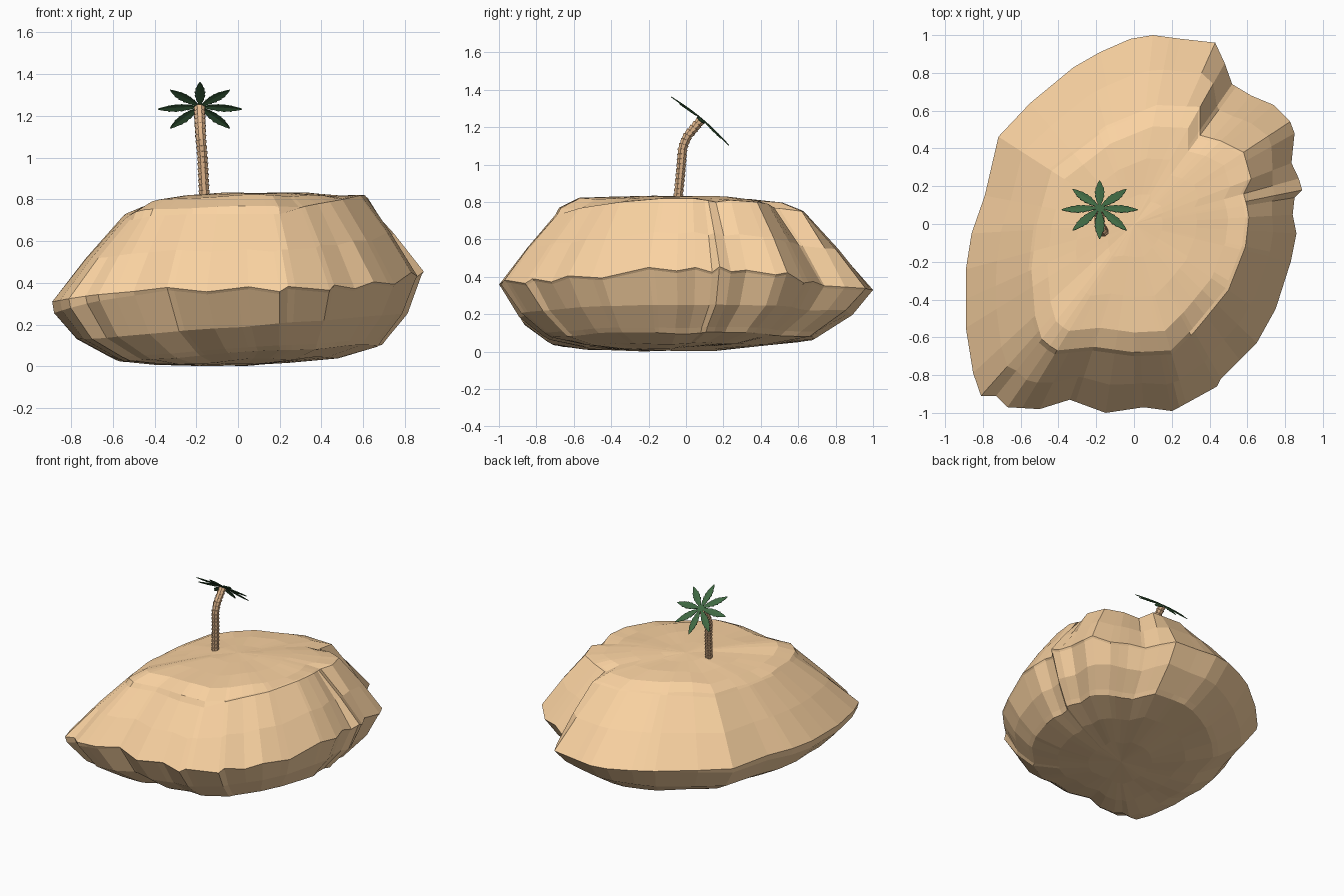
import bpy, bmesh, math
from mathutils import Vector, Matrix, noise

if "Cube" in bpy.data.objects:
    bpy.data.objects.remove(bpy.data.objects["Cube"])

def material(name, rgb):
    m = bpy.data.materials.new(name)
    m.diffuse_color = (*rgb, 1)
    m.use_nodes = True
    m.node_tree.nodes["Principled BSDF"].inputs["Base Color"].default_value = m.diffuse_color
    return m

def finish(bm, name, mat):
    bmesh.ops.recalc_face_normals(bm, faces=bm.faces)
    me = bpy.data.meshes.new(name)
    bm.to_mesh(me)
    bm.free()
    me.materials.append(mat)
    ob = bpy.data.objects.new(name, me)
    bpy.context.collection.objects.link(ob)
    return ob

def bridge(bm, a, b):
    n = len(a)
    for i in range(n):
        bm.faces.new((a[i], a[(i + 1) % n], b[(i + 1) % n], b[i]))

sand = material("sand", (0.96, 0.65, 0.36))
bark = material("bark", (0.8, 0.5, 0.28))
green = material("leaf_green", (0.05, 0.14, 0.055))

# Island outlines: widest rim (x, y) and upper shoulder (x, y, z)
rim = [(.89, .18), (.87, .25), (.83, .33), (.85, .48), (.82, .56), (.74, .63),
       (.62, .68), (.52, .74), (.47, .88), (.43, .96), (.25, .98), (.1, 1),
       (-.02, .98), (-.18, .91), (-.32, .83), (-.55, .64), (-.72, .46),
       (-.79, .15), (-.86, -.05), (-.89, -.24), (-.89, -.55), (-.85, -.8),
       (-.81, -.91), (-.73, -.91), (-.67, -.97), (-.5, -.98), (-.34, -.93),
       (-.15, -1), (.05, -.97), (.2, -.99), (.24, -.97), (.44, -.86),
       (.46, -.82), (.56, -.72), (.65, -.63), (.75, -.45), (.83, -.2),
       (.86, -.05), (.84, .05), (.85, .14)]
shoulder = [(.61, .05, .82), (.58, .16, .8), (.62, .24, .81), (.58, .38, .8),
            (.46, .44, .79), (.35, .47, .77), (.35, .62, .75), (.12, .63, .75),
            (-.15, .52, .75), (-.45, .29, .72), (-.53, .0, .72),
            (-.56, -.25, .71), (-.54, -.5, .71), (-.5, -.64, .70),
            (-.42, -.69, .72), (-.22, -.67, .73), (0, -.7, .73),
            (.2, -.69, .73), (.33, -.56, .77), (.5, -.35, .8), (.59, -.12, .82)]
rim = [Vector((x, y, .37 + .085 * x ** 3 - .04 * max(0, y) + (.02 if x > .8 else 0)
               + (.012 * (-1) ** i if y < .7 and x > -.4 else 0)))
       for i, (x, y) in enumerate(rim)]
shoulder = [Vector(p) for p in shoulder]

def hit(poly, ang):
    # point of a closed outline in a given direction
    x, y = math.cos(ang), math.sin(ang)
    for a, b in zip(poly, poly[1:] + poly[:1]):
        ca, cb = x * a.y - y * a.x, x * b.y - y * b.x
        if ca <= 0 < cb and (a + b).x * x + (a + b).y * y > 0:
            return a.lerp(b, ca / (ca - cb))

def lump(x, y, size):
    return size * noise.noise(Vector((x * 4, y * 4, 1.7)))

# sectors follow the corners of both outlines
angles = []
for a in sorted(math.atan2(p.y, p.x) for p in rim + shoulder):
    if not angles or a - angles[-1] > .025:
        angles.append(a + 1e-5)
edge = [hit(rim, a) for a in angles]
lip = [hit(shoulder, a) for a in angles]

def lower(s, dx, dy, z0, tilt, n):
    ring = []
    for p in edge:
        x, y = p.x * s + dx, p.y * s + dy
        ring.append(Vector((x, y, max(0, z0 + tilt * x + lump(x, y, n)))))
    return ring

def upper(s, z):
    # gentle slope at the back and left, steep lip at the front
    ring = []
    for p in lip:
        x, y = p.x * s, p.y * s
        soft = min(1, max(0, p.y * .9, -p.x * 1.5 * min(1, max(.35, (p.y + .75) * 4))))
        h = p.z + (z - p.z) * (1 - soft * s * s * .9)
        ring.append(Vector((x, y, h + lump(x, y, .012))))
    return ring

rings = [lower(.25, .03, -.1, .012, .02, .015),
         lower(.5, .05, -.05, .03, .04, .02),
         lower(.71, .06, -.02, .062, .06, .015),
         lower(.745, .05, -.02, .085, .065, .01),
         lower(.89, .02, 0, .19, .075, .01),
         [Vector((p.x * .99, p.y * .99, p.z - .012 - .06 * max(0, -p.x) ** 3)) for p in edge],
         edge,
         [e.lerp(t, .5) + Vector((e.x * .008, e.y * .008, .005)) for e, t in zip(edge, lip)],
         lip, upper(.97, .765), upper(.82, .82), upper(.55, .828), upper(.25, .83)]
# keep the lip from dipping where the shoulder is already high
for i, p in enumerate(lip):
    rings[9][i].z = max(rings[9][i].z, p.z + .002)

# the island body
bm = bmesh.new()
loops = [[bm.verts.new(p) for p in r] for r in rings]
for a, b in zip(loops, loops[1:]):
    bridge(bm, a, b)
for loop, c in ((loops[0], (.03, -.1, .005)), (loops[-1], (0, 0, .83))):
    c = bm.verts.new(c)
    for i in range(len(loop)):
        bm.faces.new((loop[i - 1], loop[i], c))
finish(bm, "sand_island", sand)

# Palm trunk: stacked flaring collars along a bent path
path = [Vector(p) for p in ((-.16, -.045, .79), (-.17, -.025, 1.0), (-.178, -.018, 1.09),
                            (-.181, .005, 1.15), (-.185, .08, 1.238))]
lens = [(b - a).length for a, b in zip(path, path[1:])]

def trunk_point(t):
    d = min(1, max(0, t)) * sum(lens)
    for a, b, l in zip(path, path[1:], lens):
        if d <= l + 1e-5:
            return a.lerp(b, d / l)
        d -= l

bm = bmesh.new()
collars, sides = 18, 8
prev = None
for k in range(collars):
    for t, r in ((k / collars, .023), ((k + .95) / collars, .029)):
        d = trunk_point(t + .07) - trunk_point(t - .07)
        q = Vector((0, 0, 1)).rotation_difference(d)
        ring = []
        for i in range(sides):
            a = 2 * math.pi * (i + .5) / sides
            ring.append(bm.verts.new(trunk_point(t) + q @ Vector((r * math.cos(a), r * math.sin(a), 0))))
        if prev:
            bridge(bm, prev, ring)
        else:
            bm.faces.new(ring)
        prev = ring
bm.faces.new(prev)
finish(bm, "palm_trunk", bark)

# Palm crown: eight notched leaves, folded along the midrib, on a tilted plane
crown = Matrix.Translation((-.182, .083, 1.242)) @ Matrix.Rotation(math.radians(-40), 4, 'X')
stations = [(0, .005), (.03, .01), (.06, .02), (.065, .018), (.09, .026), (.095, .022),
            (.12, .027), (.125, .022), (.15, .022), (.155, .017), (.18, .011), (.202, .0015)]
for k in range(8):
    bm = bmesh.new()
    spin = crown @ Matrix.Rotation(k * math.pi / 4, 4, 'Z')
    rows = []
    for x, w in stations:
        z = .006 - .4 * x * x
        rows.append([bm.verts.new(spin @ Vector((x, y, z - abs(y) * .2))) for y in (-w, 0, w)])
    for a, b in zip(rows, rows[1:]):
        for j in (0, 1):
            bm.faces.new((a[j], b[j], b[j + 1], a[j + 1]))
    leaf = finish(bm, f"palm_leaf_{k + 1}", green)
    leaf.modifiers.new("thickness", 'SOLIDIFY').thickness = .004
